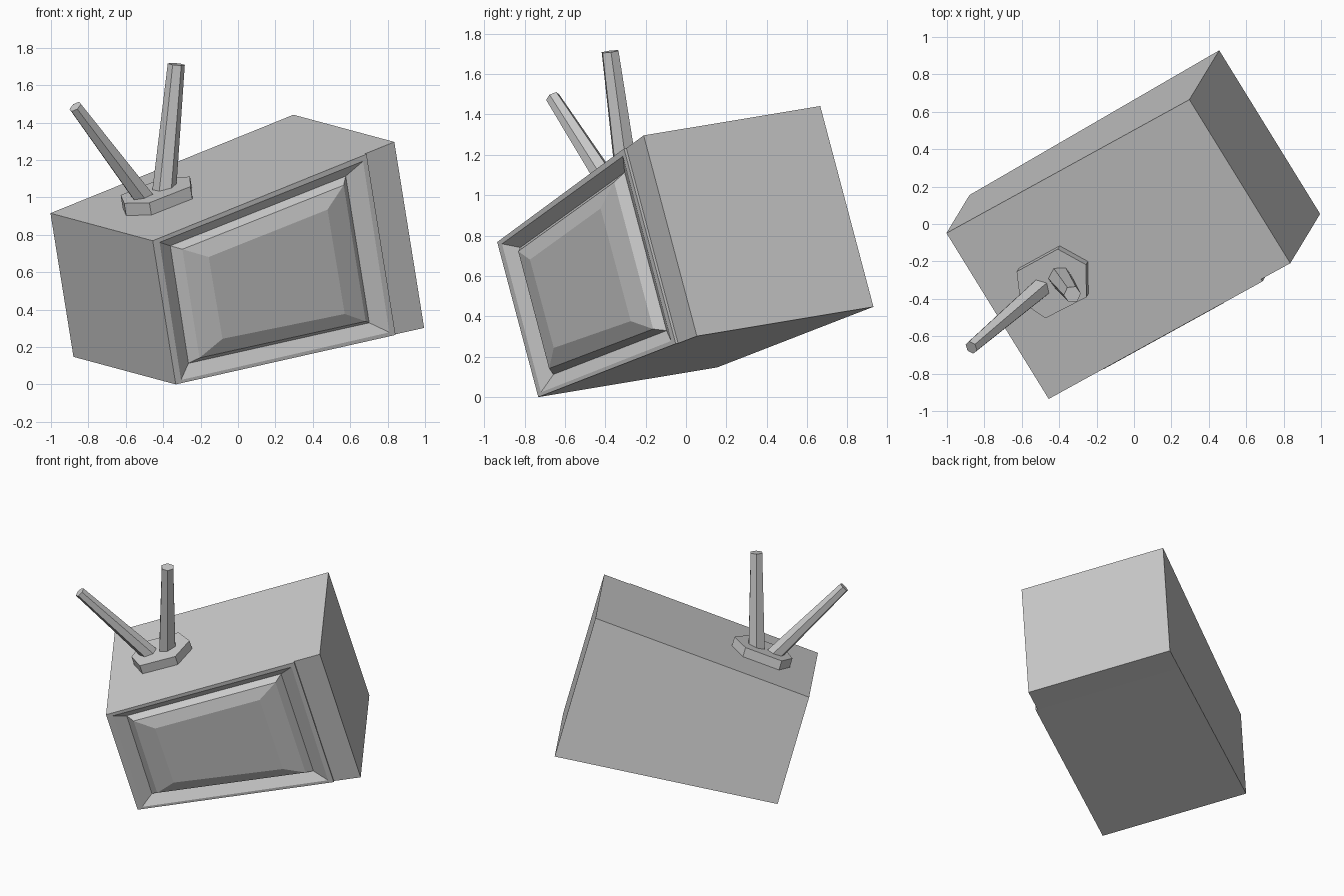
import bpy, bmesh
from mathutils import Vector, Matrix

if "Cube" in bpy.data.objects:
    bpy.data.objects.remove(bpy.data.objects["Cube"])

# Tilted local frame of the set: right, depth, up, from the lower front left corner
D = Vector((-.520, .843, .140)).normalized()
U = Vector((-.155, -.250, .955))
U = (U - D * U.dot(D)).normalized()
R = D.cross(U)
A = Vector((-.34, -.72, .002))
FRAME = Matrix.Translation(A) @ Matrix((R, D, U)).transposed().to_4x4()


def finish(name, bm, matrix):
    bmesh.ops.recalc_face_normals(bm, faces=bm.faces)
    mesh = bpy.data.meshes.new(name)
    bm.to_mesh(mesh)
    bm.free()
    ob = bpy.data.objects.new(name, mesh)
    ob.matrix_world = matrix
    bpy.context.collection.objects.link(ob)
    return ob


def ring(bm, points, depth):
    return [bm.verts.new((r, depth, u)) for r, u in points]


def bridge(bm, a, b):
    n = len(a)
    for i in range(n):
        j = (i + 1) % n
        bm.faces.new((a[i], a[j], b[j], b[i]))


def blend(a, b, t):
    return [(p[0] + (q[0] - p[0]) * t, p[1] + (q[1] - p[1]) * t) for p, q in zip(a, b)]


# Cabinet: flared box with a plain side panel and a raised, recessed screen surround
outline = [(0, 0), (1.38, -.10), (1.568, -.114), (1.568, .927), (1.38, .912), (0, .804)]
surround = [outline[i] for i in (0, 1, 4, 5)]
rim = [(.036, .015), (1.345, -.076), (1.352, .880), (.040, .784)]
recess = [(.122, .078), (1.257, -.005), (1.257, .816), (.126, .735)]
glass = [(.31, .175), (1.075, .105), (1.072, .690), (.306, .634)]

bm = bmesh.new()
back = ring(bm, outline, 1.038)
front = ring(bm, outline, 0)
bridge(bm, back, front)
bm.faces.new(back)
bm.faces.new([front[i] for i in (1, 2, 3, 4)])
last = [front[i] for i in (0, 1, 4, 5)]
for pts, depth in ((surround, -.014), (rim, -.014), (recess, .030)):
    nxt = ring(bm, pts, depth)
    bridge(bm, last, nxt)
    last = nxt
# keep only the visible shell; the screen closes the opening
finish("cabinet", bm, FRAME)

# Screen: faceted bulge
bm = bmesh.new()
last = ring(bm, recess, .030)
for t, depth in ((.25, -.015), (1, -.045)):
    nxt = ring(bm, blend(recess, glass, t), depth)
    bridge(bm, last, nxt)
    last = nxt
bm.faces.new(last)
finish("screen", bm, FRAME)

# Antenna base: stretched hexagonal slab lying on the sloping top
hexagon = [(-.205, 0), (-.135, -.148), (.125, -.155), (.22, 0), (.13, .148), (-.135, .148)]
bm = bmesh.new()
rings = []
for height in (-.015, .068):
    rings.append([bm.verts.new((.378 + r, .535 + d, .834 + r * .0785 + height))
                  for r, d in hexagon])
bridge(bm, *rings)
for loop in rings:
    bm.faces.new(loop)
finish("antenna_base", bm, FRAME)


# Antennas: tapered six-sided rods
def rod(name, start, end, r1, r2):
    start, end = Vector(start), Vector(end)
    axis = end - start
    bm = bmesh.new()
    bmesh.ops.create_cone(bm, cap_ends=True, segments=6, radius1=r1, radius2=r2,
                          depth=axis.length)
    turn = axis.to_track_quat('Z', 'Y').to_matrix().to_4x4()
    finish(name, bm, Matrix.Translation((start + end) / 2) @ turn)


rod("left_antenna", (-.49, -.335, .98), (-.87, -.66, 1.485), .058, .037)
rod("right_antenna", (-.395, -.285, 1.03), (-.33, -.376, 1.712), .064, .046)
